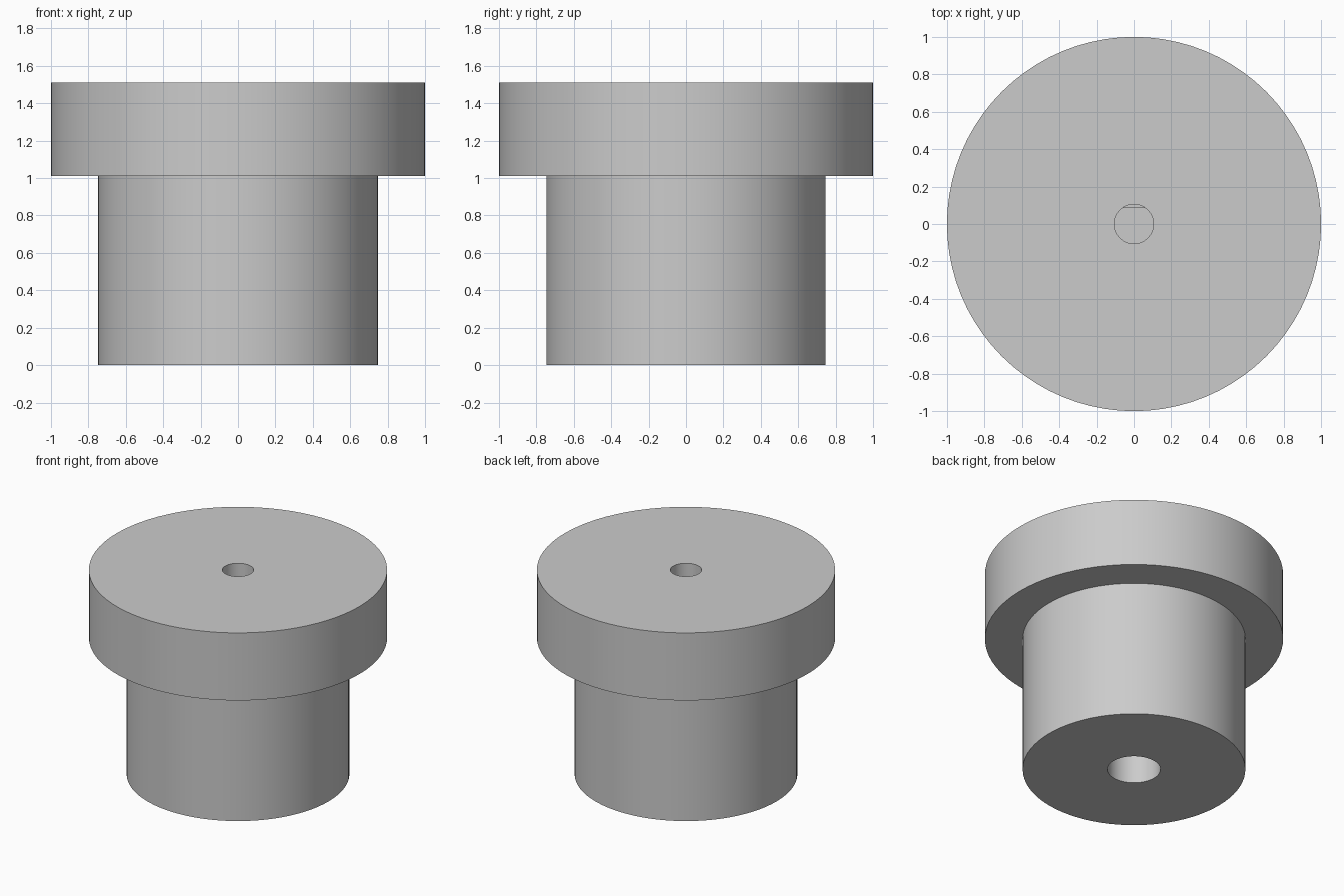
import bpy
import bmesh
import math

cube = bpy.data.objects.get("Cube")
if cube:
    bpy.data.objects.remove(cube, do_unlink=True)

SIDES = 80
RIM_R, NECK_R = 1.0, 0.747
BORE_R, HOLE_R = 0.178, 0.105
TOP, STEP = 1.51, 1.01
BORE_END, HOLE_END = 0.75, 0.85
FLAT_Y = 0.085

grey = bpy.data.materials.new("plain grey")
grey.use_nodes = True
colour = (0.6, 0.6, 0.6, 1)
grey.diffuse_color = colour
grey.node_tree.nodes["Principled BSDF"].inputs["Base Color"].default_value = colour


def finish(name, bm):
    bmesh.ops.recalc_face_normals(bm, faces=bm.faces)
    mesh = bpy.data.meshes.new(name)
    bm.to_mesh(mesh)
    bm.free()
    mesh.materials.append(grey)
    obj = bpy.data.objects.new(name, mesh)
    bpy.context.collection.objects.link(obj)
    return obj


# Stepped knob body with a narrow hole from the top and a wide bore from below
profile = [(0, HOLE_END), (HOLE_R, HOLE_END), (HOLE_R, TOP), (RIM_R, TOP),
           (RIM_R, STEP), (NECK_R, STEP), (NECK_R, 0), (BORE_R, 0),
           (BORE_R, BORE_END), (0, BORE_END)]
bm = bmesh.new()
verts = [bm.verts.new((r, 0, z)) for r, z in profile]
edges = [bm.edges.new(pair) for pair in zip(verts, verts[1:])]
bmesh.ops.spin(bm, geom=verts + edges, cent=(0, 0, 0), axis=(0, 0, 1),
               angle=math.tau, steps=SIDES)
bmesh.ops.remove_doubles(bm, verts=bm.verts, dist=0.0001)
body = finish("knob_body", bm)

# Flat key on the back wall of the top hole
bm = bmesh.new()
bmesh.ops.create_cube(bm, size=1)
for v in bm.verts:
    v.co.x *= 0.16
    v.co.y = FLAT_Y if v.co.y < 0 else HOLE_R + 0.03
    v.co.z = HOLE_END - 0.02 if v.co.z < 0 else STEP
finish("hole_flat", bm)

# Smooth walls, sharp rims
bpy.ops.object.select_all(action='DESELECT')
body.select_set(True)
bpy.context.view_layer.objects.active = body
bpy.ops.object.shade_smooth_by_angle(angle=math.radians(30))
